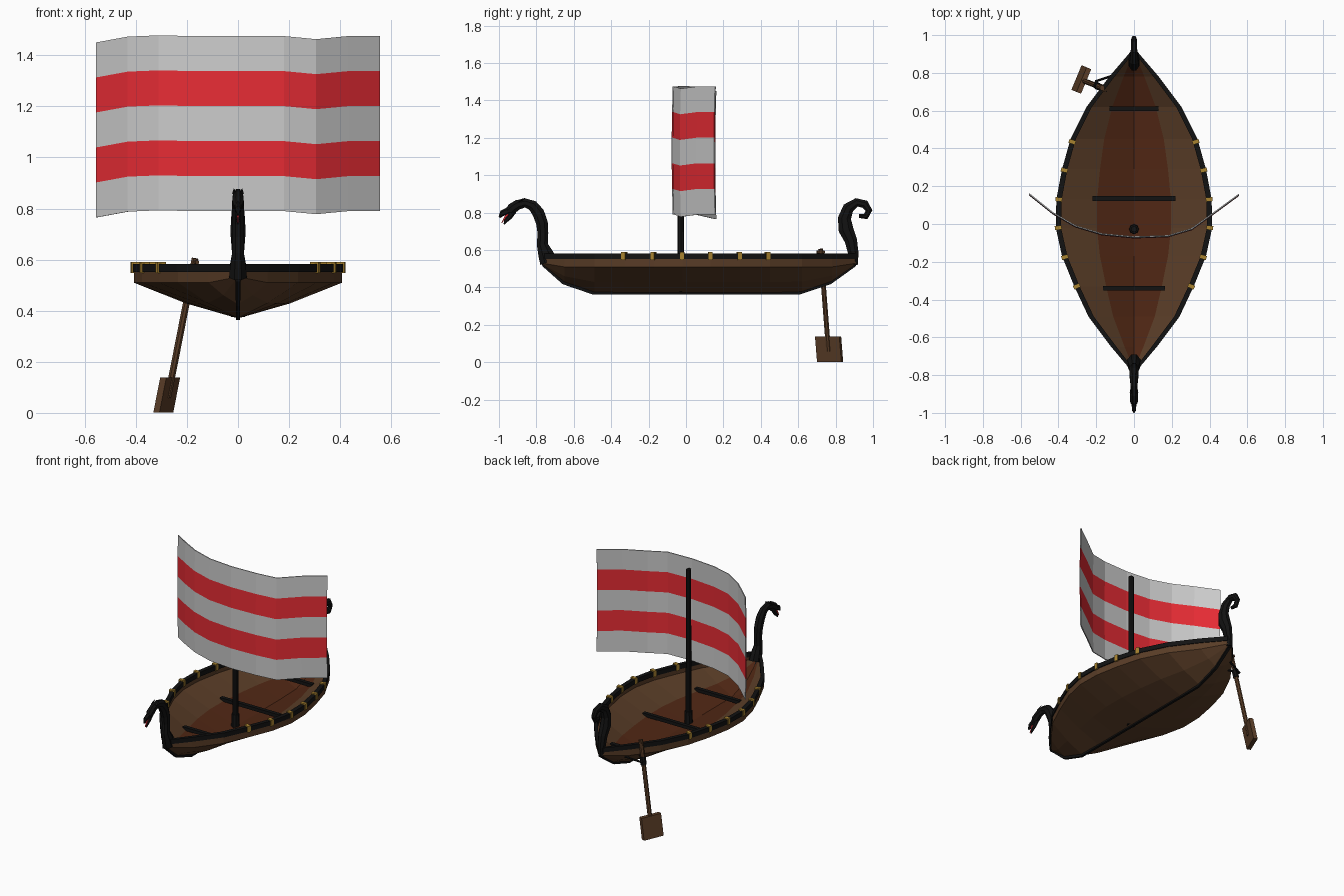
import bpy, bmesh, math
from mathutils import Vector

if "Cube" in bpy.data.objects:
    bpy.data.objects.remove(bpy.data.objects["Cube"])


def material(name, rgb):
    m = bpy.data.materials.new(name)
    m.diffuse_color = (*rgb, 1)
    m.use_nodes = True
    m.node_tree.nodes["Principled BSDF"].inputs["Base Color"].default_value = m.diffuse_color
    return m


WOOD = material("wood", (.10, .046, .02))
FLOOR = material("floor_wood", (.08, .02, .007))
BLACK = material("black_wood", (.006, .006, .006))
GOLD = material("gold", (.40, .23, .03))
RED = material("red_cloth", (.80, .025, .035))
CLOTH = material("pale_cloth", (.62, .62, .62))


def finish(name, bm, mats):
    bmesh.ops.recalc_face_normals(bm, faces=bm.faces)
    me = bpy.data.meshes.new(name)
    bm.to_mesh(me)
    bm.free()
    ob = bpy.data.objects.new(name, me)
    bpy.context.collection.objects.link(ob)
    for m in mats:
        me.materials.append(m)
    return ob


def loft(name, rings, mats, slot=lambda j: 0):
    """Skin closed rings of points and cap both ends."""
    bm = bmesh.new()
    vs = [[bm.verts.new(p) for p in r] for r in rings]
    n = len(vs[0])
    for a, b in zip(vs, vs[1:]):
        for j in range(n):
            k = (j + 1) % n
            bm.faces.new((a[j], a[k], b[k], b[j])).material_index = slot(j)
    bm.faces.new(vs[0])
    bm.faces.new(vs[-1])
    return finish(name, bm, mats)


def sweep(name, path, mat, sides=8, xs=.75):
    """Tapered tube through (y, z, radius) points on the centre plane."""
    rings = []
    for i, (y, z, r) in enumerate(path):
        a, b = path[max(i - 1, 0)], path[min(i + 1, len(path) - 1)]
        t = Vector((b[0] - a[0], b[1] - a[1])).normalized()
        ring = []
        for k in range(sides):
            g = 2 * math.pi * (k + .5) / sides
            c, s = math.cos(g) * r * xs, math.sin(g) * r
            ring.append((c, y - t.y * s, z + t.x * s))
        rings.append(ring)
    return loft(name, rings, [mat])


def rod(name, a, b, r1, r2, mat, sides=8):
    a, b = Vector(a), Vector(b)
    bpy.ops.mesh.primitive_cone_add(vertices=sides, radius1=r1, radius2=r2, depth=(b - a).length,
                                    location=(a + b) / 2, rotation=(b - a).to_track_quat('Z', 'Y').to_euler())
    ob = bpy.context.object
    ob.name = name
    ob.data.materials.append(mat)
    return ob


def box(name, loc, size, mat, rot=(0, 0, 0)):
    bpy.ops.mesh.primitive_cube_add(size=1, location=loc, rotation=rot)
    ob = bpy.context.object
    ob.name = name
    ob.scale = size
    ob.data.materials.append(mat)
    return ob


# Hull stations: y, half width, keel height
STATIONS = [(-.77, .014, .52), (-.65, .115, .425), (-.49, .235, .372), (-.33, .31, .37), (-.17, .375, .37),
            (-.02, .408, .37), (.13, .405, .37), (.29, .375, .37), (.45, .33, .37), (.62, .245, .375),
            (.78, .125, .43), (.91, .014, .52)]


def half_width(y):
    for (y0, w0, _), (y1, w1, _) in zip(STATIONS, STATIONS[1:]):
        if y0 <= y <= y1:
            return w0 + (w1 - w0) * (y - y0) / (y1 - y0)


def section(y, w, k):
    chine = max(.51, k + .01)
    wi = max(w - .015, .003)
    bilge = k + .42 * (chine - k)
    outer = [(w, .56), (w, chine), (w * .5, bilge), (0, k)]
    inner = [(wi, .56), (wi, chine + .012), (wi * .5, bilge + .015), (0, k + .015)]
    ring = outer + [(-x, z) for x, z in outer[2::-1]]
    ring += [(-x, z) for x, z in inner] + inner[2::-1]
    return [(x, y, z) for x, z in ring]


# Hull shell with a darker floor
loft("hull", [section(*s) for s in STATIONS], [WOOD, FLOOR], lambda j: 1 if j in (9, 10) else 0)

# Rails and their gold bands
for s, side in ((-1, "left"), (1, "right")):
    loft("rail_" + side, [[(s * (w + .006), y, .552), (s * (w + .006), y, .582),
                           (s * max(w - .022, 0), y, .582), (s * max(w - .022, 0), y, .552)]
                          for y, w, _ in STATIONS], [BLACK])
    for y in (-.33, -.175, -.02, .13, .285, .435):
        slope = (half_width(y + .05) - half_width(y - .05)) / .1
        box("rail_band_" + side, (s * (half_width(y) - .007), y, .569), (.036, .022, .042), GOLD,
            (0, 0, -s * math.atan(slope)))

# Keel and stems
sweep("keel", [(-.775, .56, .014), (-.76, .52, .014), (-.655, .425, .012), (-.5, .371, .011),
               (.61, .371, .011), (.77, .425, .012), (.9, .52, .014), (.91, .56, .014)], BLACK, 4, 1)

# Cross beams
for y, w in ((-.34, .165), (.135, .22), (.61, .13)):
    box("cross_beam", (0, y, .452), (2 * w, .025, .022), BLACK)

# Carved prow with an open-jawed head
sweep("prow_neck", [(-.735, .535, .05), (-.75, .58, .044), (-.768, .63, .032), (-.765, .69, .031),
                    (-.77, .745, .034), (-.79, .80, .035), (-.82, .838, .031), (-.86, .852, .026),
                    (-.90, .842, .029), (-.93, .822, .031), (-.945, .805, .024)], BLACK)
sweep("upper_jaw", [(-.925, .825, .024), (-.955, .808, .019), (-.982, .797, .016), (-.998, .775, .005)], BLACK, 6)
sweep("lower_jaw", [(-.925, .81, .02), (-.945, .775, .014), (-.965, .755, .01), (-.972, .738, .003)], BLACK, 6)
sweep("tongue", [(-.94, .80, .008), (-.965, .78, .007), (-.985, .745, .003)], RED, 4)
for s in (-1, 1):
    rod("ear", (s * .014, -.895, .86), (s * .016, -.86, .878), .009, .001, BLACK, 4)

# Curled stern post
sweep("stern_curl", [(.895, .52, .025), (.895, .58, .03), (.882, .65, .036), (.855, .71, .043),
                     (.847, .77, .038), (.868, .825, .033), (.913, .855, .025), (.957, .845, .024),
                     (.978, .812, .02), (.962, .78, .018), (.925, .782, .011)], BLACK)

# Mast with a thicker foot
rod("mast", (0, -.027, .38), (0, -.027, 1.42), .018, .016, BLACK)
rod("mast_foot", (0, -.027, .375), (0, -.027, .47), .027, .024, BLACK)

# Striped billowing sail: column x, y, top height
COLUMNS = [(-.555, .16, 1.45), (-.43, .06, 1.473), (-.31, -.01, 1.478), (-.17, -.052, 1.475), (0, -.068, 1.475),
           (.18, -.062, 1.475), (.305, -.025, 1.463), (.43, .065, 1.475), (.555, .157, 1.475)]
bm = bmesh.new()
grid = [[bm.verts.new((x, y - .006 * math.sin(math.pi * r / 5), top - .137 * r)) for x, y, top in COLUMNS]
        for r in range(6)]
for r in range(5):
    for c in range(len(COLUMNS) - 1):
        f = bm.faces.new((grid[r][c], grid[r][c + 1], grid[r + 1][c + 1], grid[r + 1][c]))
        f.material_index = r % 2
sail = finish("sail", bm, [CLOTH, RED])
thick = sail.modifiers.new("thickness", 'SOLIDIFY')
thick.thickness = .006
thick.offset = 0

# Steering oar with blade and lashings
rod("oar_shaft", (-.168, .72, .605), (-.275, .762, .06), .014, .014, WOOD)
yaw = -math.atan2(.055, .13)
blade = box("oar_blade", (0, 0, 0), (1, 1, 1), WOOD)
lean = Vector((.027, -.011, .138))
d = Vector((.027, .065, 0))
n = Vector((.012, -.005, 0))
for v in blade.data.vertices:
    a, b, c = v.co * 2
    v.co = Vector((-.279, .765, .07)) + d * a + n * b + lean * .5 * c
rod("oar_handle", (-.16, .70, .59), (-.176, .74, .59), .009, .009, WOOD, 6)
for end in ((-.10, .79, .50), (-.145, .70, .50)):
    rod("oar_lashing", (-.205, .755, .475), end, .007, .007, BLACK, 6)
rod("oar_collar", (-.188, .728, .50), (-.198, .732, .45), .019, .019, BLACK)
